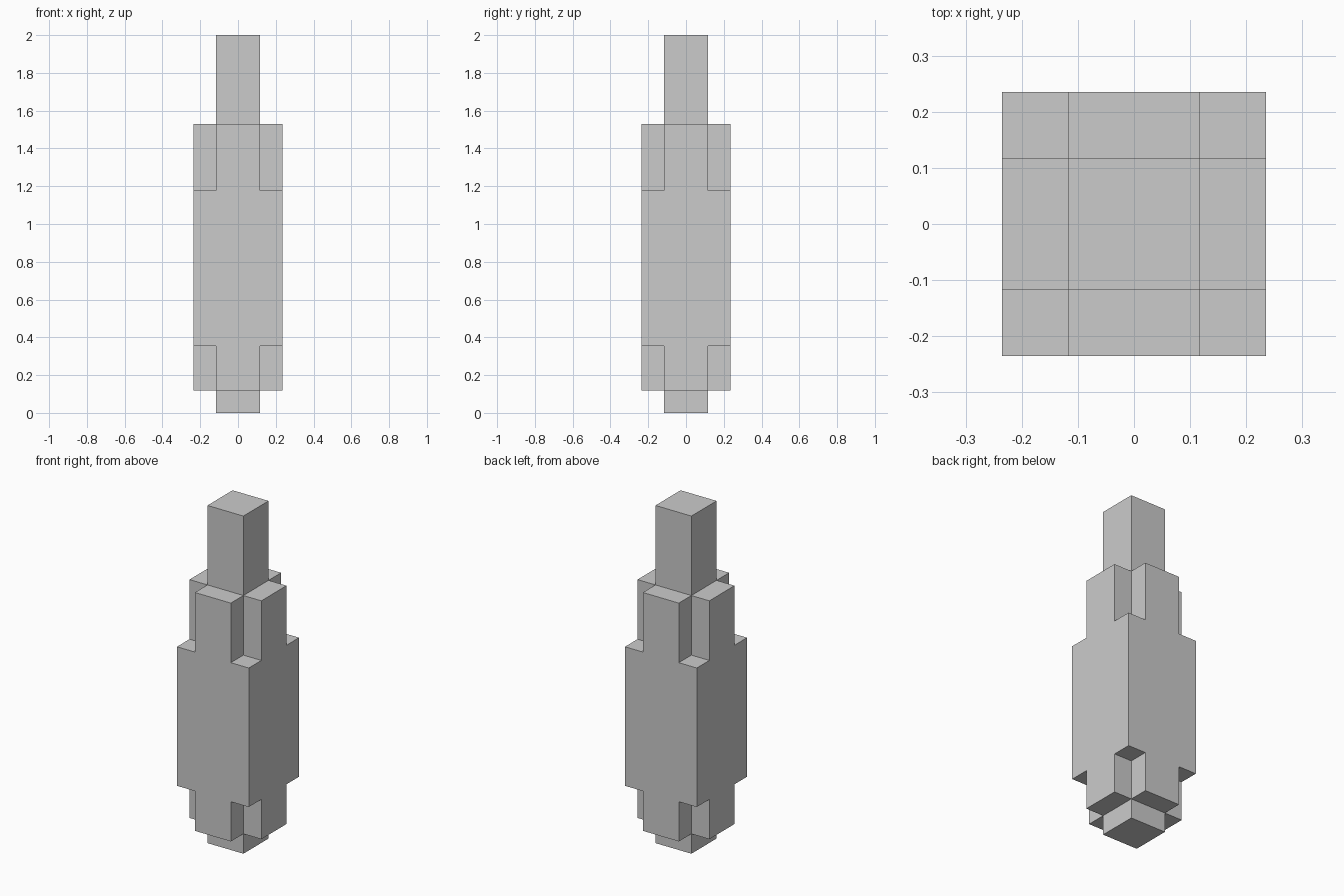
import bpy, bmesh, math

if "Cube" in bpy.data.objects:
    bpy.data.objects.remove(bpy.data.objects["Cube"])

U = 2 / 17                       # one block unit
XS = [-2, -1, 1, 2]              # horizontal block boundaries
ZS = [0, 1, 3, 10, 13, 17]       # layer boundaries
CORE, CROSS, FULL = 0, 1, 2      # how many side directions a cell may leave the core
LAYERS = [CORE, CROSS, FULL, CROSS, CORE]


def filled(i, j, k):
    if not (0 <= i < 3 and 0 <= j < 3 and 0 <= k < 5):
        return False
    return (i != 1) + (j != 1) <= LAYERS[k]


# Blocky pillar: only the outside faces of the filled cells are made
bm = bmesh.new()
grids = (XS, XS, ZS)
for i in range(3):
    for j in range(3):
        for k in range(5):
            if not filled(i, j, k):
                continue
            cell = (i, j, k)
            for axis in range(3):
                for side in (0, 1):
                    near = list(cell)
                    near[axis] += 2 * side - 1
                    if filled(*near):
                        continue
                    b, c = (axis + 1) % 3, (axis + 2) % 3
                    loop = []
                    for p, q in ((0, 0), (1, 0), (1, 1), (0, 1)):
                        corner = [0, 0, 0]
                        for a, step in ((axis, side), (b, p), (c, q)):
                            corner[a] = grids[a][cell[a] + step] * U
                        loop.append(bm.verts.new(corner))
                    bm.faces.new(loop if side else loop[::-1])

# Weld and merge coplanar faces into clean flat sides
bmesh.ops.remove_doubles(bm, verts=bm.verts[:], dist=1e-4)
bmesh.ops.dissolve_limit(bm, angle_limit=math.radians(1), verts=bm.verts[:], edges=bm.edges[:])
mesh = bpy.data.meshes.new("stepped_pillar")
bm.to_mesh(mesh)
bm.free()
bpy.context.collection.objects.link(bpy.data.objects.new("stepped_pillar", mesh))
